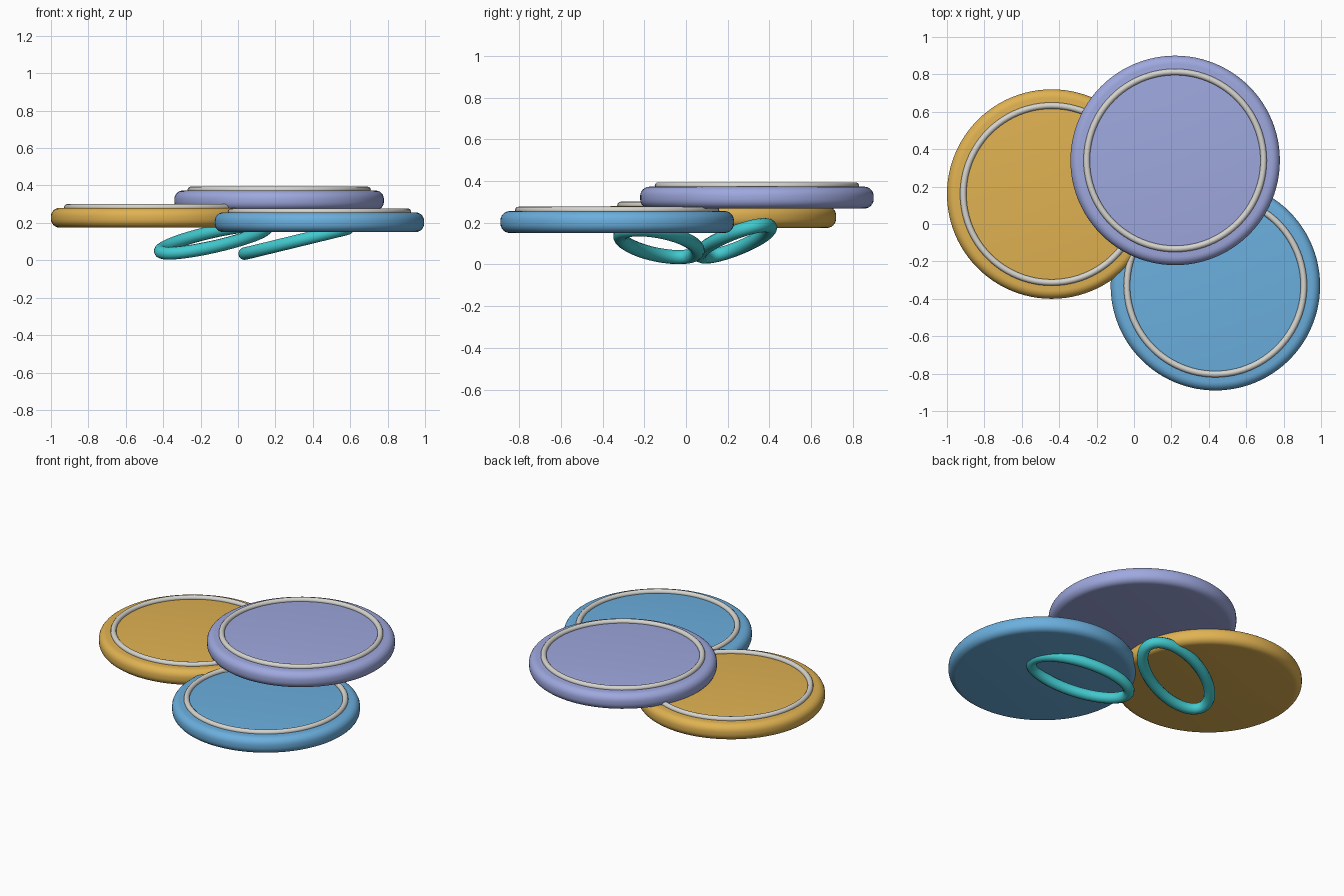
import bpy
import bmesh
import math
from mathutils import Vector

if "Cube" in bpy.data.objects:
    bpy.data.objects.remove(bpy.data.objects["Cube"])


def linear(c):
    c /= 255
    return c / 12.92 if c <= 0.04045 else ((c + 0.055) / 1.055) ** 2.4


def material(name, r, g, b):
    m = bpy.data.materials.new(name)
    m.diffuse_color = (linear(r), linear(g), linear(b), 1)
    m.use_nodes = True
    m.node_tree.nodes["Principled BSDF"].inputs["Base Color"].default_value = m.diffuse_color
    return m


sky_blue = material("sky_blue", 107, 175, 222)
gold = material("gold", 224, 178, 82)
lavender = material("lavender", 158, 168, 222)
silver = material("silver", 214, 212, 206)
teal = material("teal", 66, 202, 207)


def finish(obj, name, mat):
    obj.name = name
    obj.data.materials.clear()
    obj.data.materials.append(mat)
    bpy.context.view_layer.objects.active = obj
    obj.select_set(True)
    bpy.ops.object.shade_smooth_by_angle(angle=math.radians(40))
    obj.select_set(False)


def disc(name, x, y, bottom, mat, radius=0.56, thick=0.105, edge=0.045):
    """Flat round plate with a rounded rim, lathed from its profile."""
    profile = [(0, 0)]
    for cz, start in ((edge, -90), (thick - edge, 0)):
        for i in range(7):
            a = math.radians(start + 15 * i)
            profile.append((radius - edge + edge * math.cos(a),
                            cz + edge * math.sin(a)))
    profile.append((0, thick))
    bm = bmesh.new()
    verts = [bm.verts.new((r, 0, z)) for r, z in profile]
    edges = [bm.edges.new(p) for p in zip(verts, verts[1:])]
    bmesh.ops.spin(bm, geom=verts + edges, cent=(0, 0, 0), axis=(0, 0, 1),
                   angle=math.tau, steps=96, use_duplicate=False)
    bmesh.ops.remove_doubles(bm, verts=bm.verts, dist=1e-5)
    bmesh.ops.recalc_face_normals(bm, faces=bm.faces)
    mesh = bpy.data.meshes.new(name)
    bm.to_mesh(mesh)
    bm.free()
    obj = bpy.data.objects.new(name, mesh)
    obj.location = (x, y, bottom)
    bpy.context.collection.objects.link(obj)
    finish(obj, name, mat)

    # Thin round trim lying on the top face
    bpy.ops.mesh.primitive_torus_add(
        major_radius=0.473, minor_radius=0.017, major_segments=96,
        minor_segments=12, location=(x, y, bottom + thick + 0.004))
    trim = bpy.context.object
    trim.select_set(False)
    finish(trim, name + "_trim", silver)


def oval_loop(name, centre, angle, slope_x, slope_y, tube=0.034):
    """Tilted oval tube, 2:1 in plan."""
    curve = bpy.data.curves.new(name, 'CURVE')
    curve.dimensions = '3D'
    curve.bevel_depth = tube
    curve.bevel_resolution = 4
    n = 72
    spline = curve.splines.new('POLY')
    spline.points.add(n - 1)
    spline.use_cyclic_u = True
    ca, sa = math.cos(angle), math.sin(angle)
    for i, p in enumerate(spline.points):
        t = math.tau * i / n
        u, v = 0.297 * math.cos(t), 0.147 * math.sin(t)
        x, y = u * ca - v * sa, u * sa + v * ca
        q = Vector(centre) + Vector((x, y, slope_x * x + slope_y * y))
        p.co = (*q, 1)
    obj = bpy.data.objects.new(name, curve)
    bpy.context.collection.objects.link(obj)
    bpy.context.view_layer.objects.active = obj
    obj.select_set(True)
    bpy.ops.object.convert(target='MESH')
    obj = bpy.context.object
    obj.select_set(False)
    finish(obj, name, teal)


# Three overlapping plates
disc("front_disc", 0.435, -0.33, 0.151, sky_blue)
disc("left_disc", -0.44, 0.16, 0.175, gold)
disc("back_disc", 0.22, 0.34, 0.268, lavender)

# Oval loops beneath
oval_loop("right_loop", (0.31, -0.13, 0.102), math.radians(-26), 0.243, 0.0)
oval_loop("left_loop", (-0.13, 0.235, 0.113), math.radians(18.5), 0.158, 0.265)
